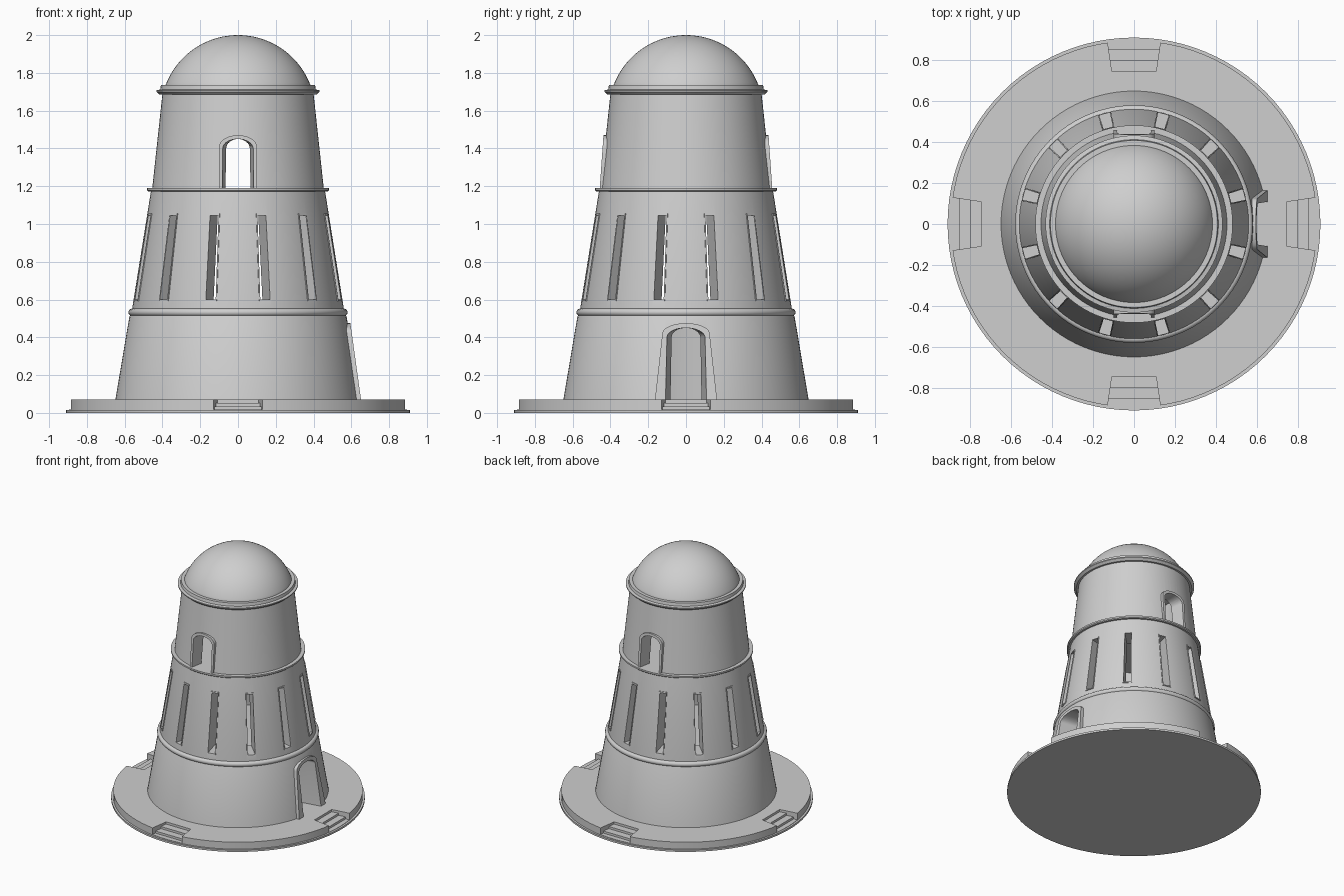
import bpy, bmesh, math
from mathutils import Matrix, Vector

cube = bpy.data.objects.get("Cube")
if cube:
    bpy.data.objects.remove(cube, do_unlink=True)

stone = bpy.data.materials.new("grey_stone")
stone.use_nodes = True
GREY = (0.62, 0.62, 0.62, 1)
stone.diffuse_color = GREY
stone.node_tree.nodes["Principled BSDF"].inputs["Base Color"].default_value = GREY


def finish(name, bm):
    """Turn a bmesh into a named object."""
    bmesh.ops.recalc_face_normals(bm, faces=bm.faces)
    mesh = bpy.data.meshes.new(name)
    bm.to_mesh(mesh)
    bm.free()
    mesh.materials.append(stone)
    obj = bpy.data.objects.new(name, mesh)
    bpy.context.collection.objects.link(obj)
    return obj


def revolve(name, profile, tube=False):
    """Spin an (r, z) profile about z; a tube profile is a closed loop."""
    bm = bmesh.new()
    verts = [bm.verts.new((r, 0, z)) for r, z in profile]
    edges = [bm.edges.new(pair) for pair in zip(verts, verts[1:])]
    if tube:
        edges.append(bm.edges.new((verts[-1], verts[0])))
    bmesh.ops.spin(bm, geom=verts + edges, cent=(0, 0, 0), axis=(0, 0, 1),
                   angle=math.tau, steps=96)
    bmesh.ops.remove_doubles(bm, verts=bm.verts, dist=0.0001)
    return finish(name, bm)


def arch(name, half, z0, spring, crown, inner, outer, angles, splay=False):
    """Arched or flat-topped blocks facing outwards at each angle.
    half and outer are (bottom, top) pairs; splay narrows them inwards."""
    outline = [(-half[0], z0), (half[0], z0), (half[1], spring)]
    if crown > spring:
        outline += [(half[1] * math.cos(math.pi * i / 16),
                     spring + (crown - spring) * math.sin(math.pi * i / 16))
                    for i in range(1, 16)]
    outline.append((-half[1], spring))
    k = inner / outer[0] if splay else 1
    bm = bmesh.new()
    for angle in angles:
        turn = Matrix.Rotation(angle, 3, 'Z')
        back, front = [], []
        for y, z in outline:
            x = outer[0] + (outer[1] - outer[0]) * (z - z0) / (crown - z0)
            back.append(bm.verts.new(turn @ Vector((inner, y * k, z))))
            front.append(bm.verts.new(turn @ Vector((x, y, z))))
        bm.faces.new(back)
        bm.faces.new(front)
        n = len(outline)
        for i in range(n):
            j = (i + 1) % n
            bm.faces.new((back[i], back[j], front[j], front[i]))
    return finish(name, bm)


def cut(targets, cutters):
    """Subtract the cutters from each target, then discard them."""
    for target in targets:
        for cutter in cutters:
            mod = target.modifiers.new("opening", 'BOOLEAN')
            mod.operation = 'DIFFERENCE'
            mod.solver = 'EXACT'
            mod.object = cutter
        bpy.context.view_layer.update()
        deps = bpy.context.evaluated_depsgraph_get()
        result = bpy.data.meshes.new_from_object(target.evaluated_get(deps))
        target.modifiers.clear()
        target.data = result
    for cutter in cutters:
        bpy.data.objects.remove(cutter, do_unlink=True)


quarters = [i * math.pi / 2 for i in range(4)]
twelfths = [(i + 0.5) * math.pi / 6 for i in range(12)]
front_back = [-math.pi / 2, math.pi / 2]

# Round platform with four carved flights of steps
revolve("base_lip", [(0, 0), (0.91, 0), (0.91, 0.015), (0, 0.015)])
platform = revolve("platform", [(0, 0.012), (0.895, 0.012), (0.895, 0.07), (0, 0.07)])
steps = []
for inner, z in ((0.745, 0.052), (0.80, 0.035), (0.855, 0.018)):
    steps.append(arch("step_cutter", (0.145, 0.145), z, 0.1, 0.1, inner, (1, 1),
                      quarters, True))
cut([platform], steps)

# Hollow tapering tiers
lower_tier = revolve("lower_tier", [(0.65, 0.065), (0.575, 0.51), (0.565, 0.53),
                                    (0.45, 0.53), (0.50, 0.065)], True)
middle_tier = revolve("middle_tier", [(0.56, 0.53), (0.56, 0.555), (0.46, 1.18),
                                      (0.31, 1.18), (0.41, 0.53)], True)
upper_tier = revolve("upper_tier", [(0.455, 1.18), (0.40, 1.69), (0.32, 1.69),
                                    (0.37, 1.18)], True)

# Rounded band and floors that double as ledges
band = [(0.56 + 0.02 * math.cos(a), 0.532 + 0.02 * math.sin(a))
        for a in [math.pi * (i / 10 - 0.5) for i in range(11)]]
revolve("middle_floor_band", [(0, 0.512)] + band + [(0, 0.552)])
revolve("upper_floor_ledge", [(0, 1.172), (0.475, 1.172), (0.482, 1.178),
                              (0.482, 1.19), (0, 1.19)])

# Cornice and dome
revolve("cornice", [(0, 1.685), (0.415, 1.685), (0.432, 1.70), (0.432, 1.708),
                    (0.412, 1.712), (0.408, 1.735), (0, 1.735)])
top_angle = math.asin(0.385 / 0.41)
revolve("dome", [(0, 1.72), (0.385, 1.72)] +
        [(0.41 * math.sin(top_angle * (1 - i / 24)),
          1.59 + 0.41 * math.cos(top_angle * (1 - i / 24))) for i in range(25)])

# Doorway with a flared surround on the left side
door_surround = arch("door_surround", (0.165, 0.125), 0.065, 0.42, 0.475,
                     0.54, (0.652, 0.595), [0])
door = arch("door_cutter", (0.12, 0.12), 0.07, 0.40, 0.45, 0.35, (0.72, 0.72), [0], True)
cut([lower_tier, door_surround], [door])

# Arched windows front and back
window_surrounds = arch("window_surrounds", (0.10, 0.10), 1.185, 1.41, 1.47,
                        0.39, (0.457, 0.437), front_back)
windows = arch("window_cutter", (0.095, 0.095), 1.19, 1.40, 1.45,
               0.25, (0.52, 0.52), front_back, True)
cut([upper_tier, window_surrounds], [windows])

# Ring of twelve tall slit windows with slim frames
slit_frames = arch("slit_frames", (0.033, 0.029), 0.592, 1.055, 1.055,
                   0.45, (0.559, 0.484), twelfths)
slits = arch("slit_cutter", (0.027, 0.023), 0.60, 1.045, 1.045,
             0.27, (0.65, 0.65), twelfths)
cut([middle_tier, slit_frames], [slits])

# Smooth curved walls, crisp edges
for obj in bpy.context.collection.objects:
    if obj.type == 'MESH' and obj.data.materials and obj.data.materials[0] == stone:
        obj.data.shade_smooth()
        obj.data.set_sharp_from_angle(angle=math.radians(30))
